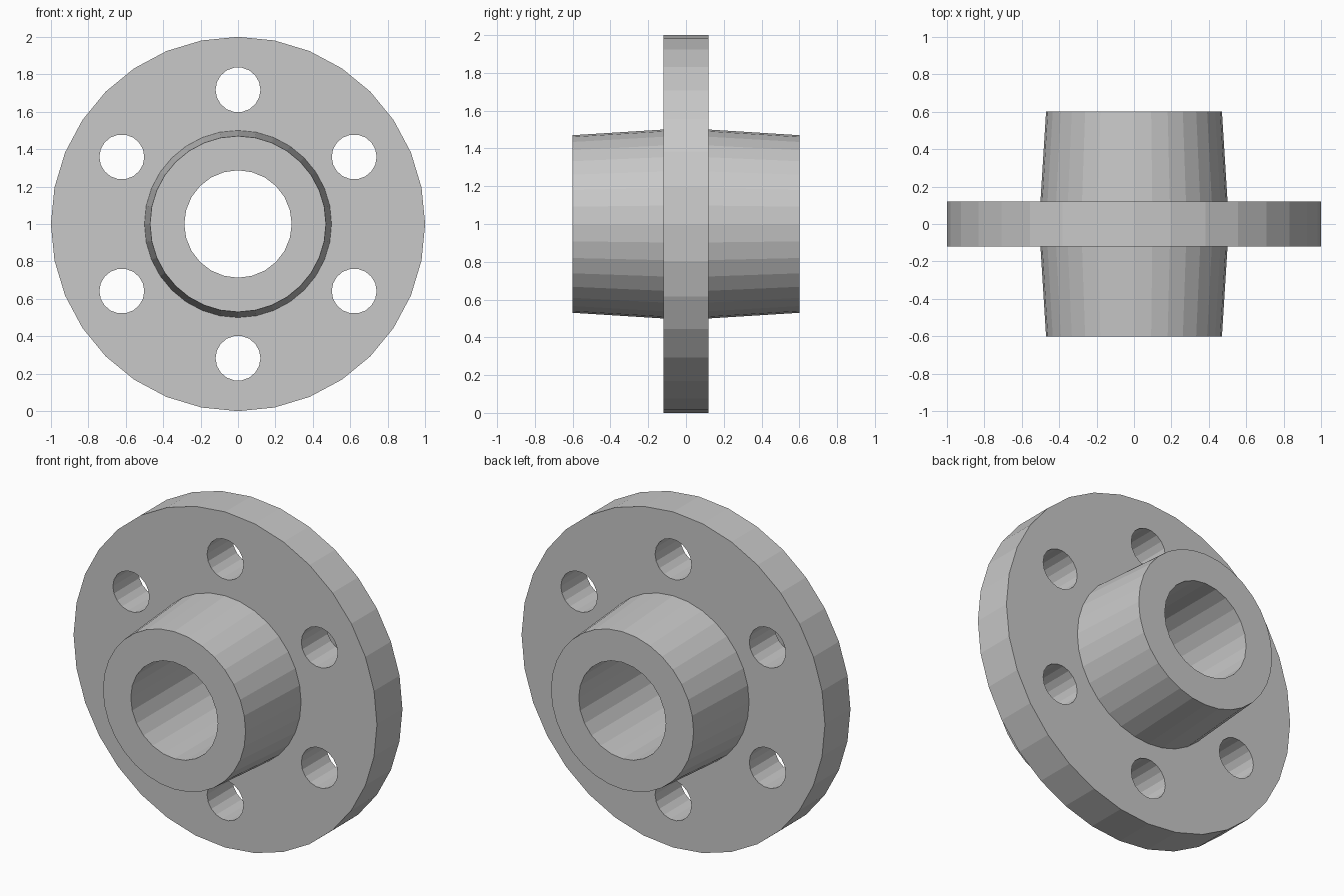
import bpy
import bmesh
import math

cube = bpy.data.objects.get("Cube")
if cube:
    bpy.data.objects.remove(cube, do_unlink=True)

CENTRE_Z = 1.0
FLANGE_R, FLANGE_HALF = 1.0, 0.12
HUB_ROOT_R, HUB_END_R, HUB_HALF = 0.5, 0.47, 0.6
BORE_R, BOLT_R, BOLT_CIRCLE_R = 0.287, 0.12, 0.717

# Single grey metal
grey = bpy.data.materials.new("grey_metal")
grey.use_nodes = True
colour = (0.58, 0.58, 0.58, 1)
grey.diffuse_color = colour
grey.node_tree.nodes["Principled BSDF"].inputs["Base Color"].default_value = colour


def lathe(name, profile, sides, x=0.0, z=CENTRE_Z):
    """Solid of revolution about the y direction; profile holds (radius, y)."""
    bm = bmesh.new()
    rings = []
    for radius, y in profile:
        ring = []
        for i in range(sides):
            a = math.tau * i / sides
            ring.append(bm.verts.new((x + radius * math.cos(a), y,
                                      z + radius * math.sin(a))))
        rings.append(ring)
    for low, high in zip(rings, rings[1:]):
        for i in range(sides):
            j = (i + 1) % sides
            bm.faces.new((low[i], low[j], high[j], high[i]))
    bm.faces.new(rings[0])
    bm.faces.new(rings[-1])
    bmesh.ops.recalc_face_normals(bm, faces=bm.faces[:])
    mesh = bpy.data.meshes.new(name)
    bm.to_mesh(mesh)
    bm.free()
    mesh.materials.append(grey)
    obj = bpy.data.objects.new(name, mesh)
    bpy.context.collection.objects.link(obj)
    return obj


# Flange disc with a tapered hub on each side
half = [(FLANGE_R, FLANGE_HALF), (HUB_ROOT_R, FLANGE_HALF), (HUB_END_R, HUB_HALF)]
profile = [(r, -y) for r, y in reversed(half)] + half
flange = lathe("flange_with_hubs", profile, 32)

# Cutters for the central bore and six bolt holes
cutters = [lathe("bore_cutter", [(BORE_R, -1), (BORE_R, 1)], 24)]
for k in range(6):
    a = math.radians(90 + 60 * k)
    cutters.append(lathe("bolt_hole_cutter", [(BOLT_R, -0.3), (BOLT_R, 0.3)], 18,
                         BOLT_CIRCLE_R * math.cos(a),
                         CENTRE_Z + BOLT_CIRCLE_R * math.sin(a)))

bpy.context.view_layer.objects.active = flange
for cutter in cutters:
    cutter.hide_render = True
    mod = flange.modifiers.new("hole", 'BOOLEAN')
    mod.operation = 'DIFFERENCE'
    mod.solver = 'EXACT'
    mod.object = cutter
    bpy.ops.object.modifier_apply(modifier=mod.name)
    bpy.data.objects.remove(cutter, do_unlink=True)
